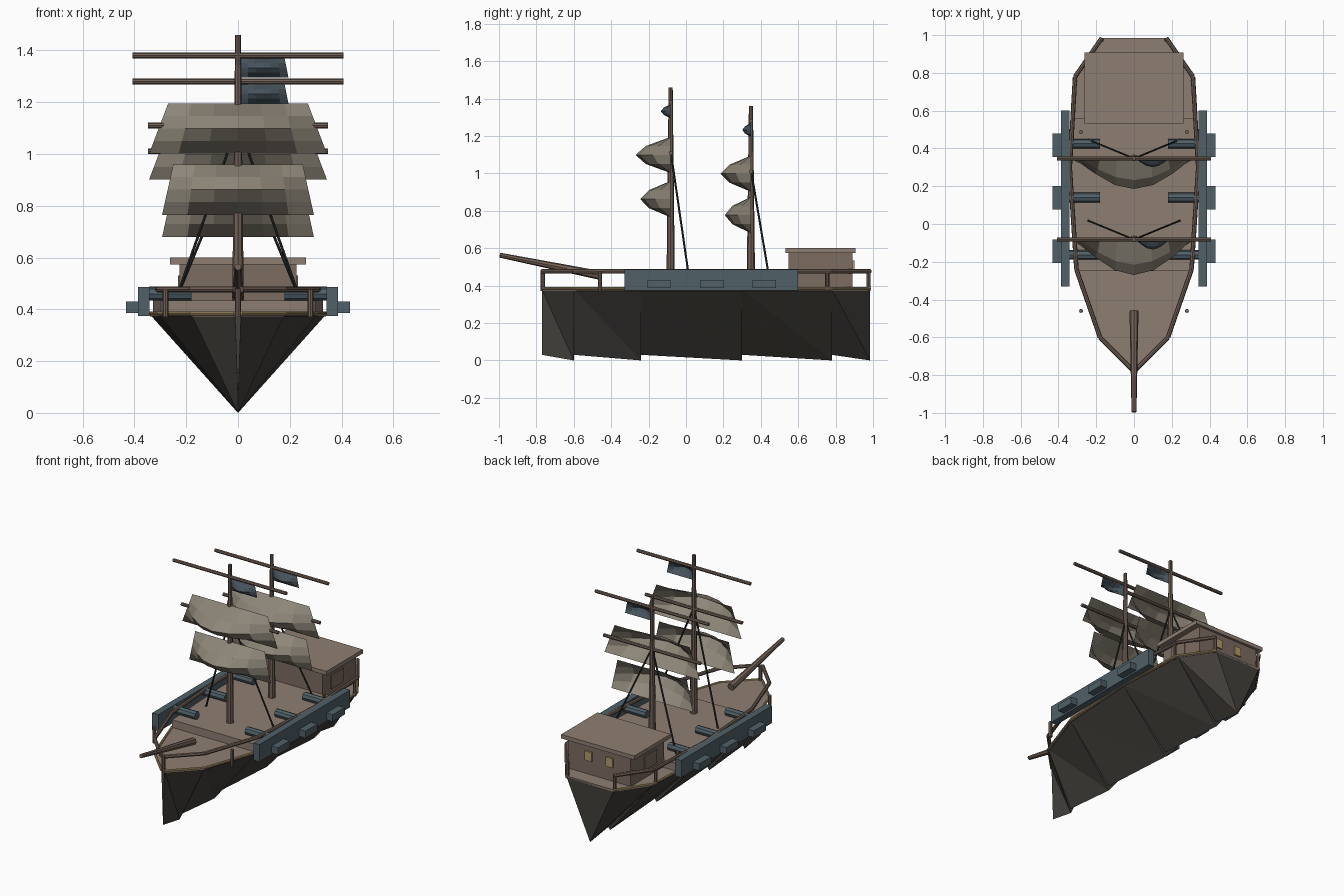
import bpy, bmesh
from math import sin, pi
from mathutils import Vector

if "Cube" in bpy.data.objects:
    bpy.data.objects.remove(bpy.data.objects["Cube"])

def mat(name, r, g, b):
    m = bpy.data.materials.new(name)
    m.diffuse_color = (r, g, b, 1)
    m.use_nodes = True
    m.node_tree.nodes["Principled BSDF"].inputs["Base Color"].default_value = m.diffuse_color
    return m

HULL = mat("dark_hull", .055, .05, .043)
DECK = mat("deck_wood", .27, .21, .17)
WOOD = mat("spar_wood", .17, .12, .095)
WALL = mat("cabin_wood", .20, .15, .12)
GOLD = mat("gold", .45, .32, .15)
SAIL = mat("sailcloth", .27, .24, .19)
IRON = mat("blue_grey", .08, .12, .14)
FLAG = mat("flag_cloth", .06, .085, .105)
ROPE = mat("rope", .025, .03, .03)

def mesh(name, verts, faces, m, fix=True):
    me = bpy.data.meshes.new(name)
    me.from_pydata(verts, [], faces)
    if fix:
        bm = bmesh.new()
        bm.from_mesh(me)
        bmesh.ops.recalc_face_normals(bm, faces=bm.faces)
        bm.to_mesh(me)
        bm.free()
    me.materials.append(m)
    ob = bpy.data.objects.new(name, me)
    bpy.context.collection.objects.link(ob)
    return ob

def box(name, x, y, z, m):
    v = [(a, b, c) for a in x for b in y for c in z]
    f = [(0, 1, 3, 2), (4, 6, 7, 5), (0, 4, 5, 1), (2, 3, 7, 6), (0, 2, 6, 4), (1, 5, 7, 3)]
    return mesh(name, v, f, m)

def bar(name, p, q, r1, r2, m, sides=8):
    p, q = Vector(p), Vector(q)
    bm = bmesh.new()
    bmesh.ops.create_cone(bm, cap_ends=True, segments=sides, radius1=r1, radius2=r2, depth=(q - p).length)
    me = bpy.data.meshes.new(name)
    bm.to_mesh(me)
    bm.free()
    me.materials.append(m)
    ob = bpy.data.objects.new(name, me)
    ob.location = (p + q) / 2
    ob.rotation_mode = 'QUATERNION'
    ob.rotation_quaternion = (q - p).to_track_quat('Z', 'Y')
    bpy.context.collection.objects.link(ob)

def cloth(name, y, x_bot, x_top, z_bot, z_top, bulge, m, cols=6, rows=4):
    # billowing grid, x_bot / x_top are (left, right) pairs
    v, f = [], []
    for j in range(rows + 1):
        t = j / rows
        l, r = [a + (b - a) * t for a, b in zip(x_bot, x_top)]
        for i in range(cols + 1):
            s = i / cols
            v.append((l + (r - l) * s, y - bulge * sin(pi * s) * sin(pi * t), z_bot + (z_top - z_bot) * t))
    for j in range(rows):
        for i in range(cols):
            a = j * (cols + 1) + i
            f.append((a, a + 1, a + cols + 2, a + cols + 1))
    mesh(name, v, f, m, False)

# hull: V-shaped sections between stations (half width, y)
ST = [(.012, -.77), (.18, -.6), (.305, -.24), (.34, .30), (.312, .78), (.17, .985)]
for i, ((w1, y1), (w2, y2)) in enumerate(zip(ST, ST[1:])):
    mesh(f"hull_section_{i}",
         [(-w1, y1, .38), (w1, y1, .38), (0, y1, .03), (-w2, y2, .38), (w2, y2, .38), (0, y2, 0)],
         [(0, 1, 2), (3, 5, 4), (0, 2, 5), (0, 5, 3), (1, 4, 5), (1, 5, 2), (0, 3, 4, 1)], HULL)

# decks
ring = [(w, y) for w, y in ST] + [(-w, y) for w, y in reversed(ST)]
n = len(ring)
mesh("lower_deck", [(x, y, z) for z in (.372, .385) for x, y in ring],
     [tuple(range(n)), tuple(range(n, 2 * n))] +
     [(i, (i + 1) % n, n + (i + 1) % n, n + i) for i in range(n)], DECK)
main = [(.298, -.25), (.328, .30), (.315, .56)]
main += [(-x, y) for x, y in reversed(main)]
mesh("main_deck", [(x, y, z) for z in (.375, .435) for x, y in main],
     [tuple(range(6)), tuple(range(6, 12))] +
     [(i, (i + 1) % 6, 6 + (i + 1) % 6, 6 + i) for i in range(6)], DECK)

# rails, trim, armour, gun ports and cannons on both sides
for s, side in ((-1, "left"), (1, "right")):
    for i, ((w1, y1), (w2, y2)) in enumerate(zip(ST, ST[1:])):
        bar(f"{side}_rail_{i}", (s * w1, y1, .477), (s * w2, y2, .477), .012, .012, WOOD)
        bar(f"{side}_trim_{i}", (s * w1, y1, .384), (s * w2, y2, .384), .008, .008, GOLD)
    for x, y in ((.28, -.46), (.28, .487), (.31, .755), (.17, .975)):
        bar(f"{side}_rail_post", (s * x, y, .37), (s * x, y, .477), .011, .011, WOOD)
    box(f"{side}_side_armour", (s * .342, s * .386), (-.33, .6), (.375, .487), IRON)
    for y in (-.145, .138, .418):
        box(f"{side}_gun_port", (s * .38, s * .432), (y - .062, y + .062), (.386, .431), IRON)
    for y in (-.163, .14, .425):
        bar(f"{side}_cannon", (s * .18, y, .46), (s * .35, y, .46), .026, .026, IRON)
bar("bow_post", (0, -.765, .37), (0, -.765, .48), .012, .012, WOOD)
bar("bowsprit", (0, -.46, .455), (0, -.996, .563), .024, .013, WOOD)

# cabin
box("cabin", (-.225, .225), (.547, .89), (.38, .576), WALL)
box("cabin_roof", (-.263, .263), (.533, .907), (.574, .6), DECK)
for s in (-1, 1):
    box("cabin_side_panel", (s * .22, s * .232), (.63, .755), (.44, .53), WALL)
    box("stern_window", (s * .075 - .025, s * .075 + .025), (.885, .9), (.475, .535), GOLD)

# masts with yards, sails, flag and shrouds
for name, y, d, b in (("fore", -.082, 0, 1), ("aft", .347, -.1, .86)):
    bar(f"{name}_mast", (0, y, .38), (0, y, 1.46 + d), .023, .011, WOOD)
    bar(f"{name}_top_yard", (-.407, y, 1.38 + d), (.407, y, 1.38 + d), .011, .011, WOOD)
    bar(f"{name}_main_yard", (-.348, y, 1.11 + d), (.348, y, 1.11 + d), .011, .011, WOOD)
    cloth(f"{name}_upper_sail", y, (-.343, .343), (-.27, .27), 1.002 + d, 1.195 + d, .188 * b, SAIL)
    cloth(f"{name}_lower_sail", y, (-.293, .293), (-.25, .25), .765 + d * .85, .96 + d * .85, .163 * b, SAIL)
    cloth(f"{name}_flag", y, (.008, .195), (.008, .18), 1.295 + d, 1.37 + d, .053 * b, FLAG)
    for s in (-1, 1):
        bar(f"{name}_shroud", (0, y, 1.12 + d), (s * .243, y + .1, .43), .0055, .0055, ROPE, 6)
